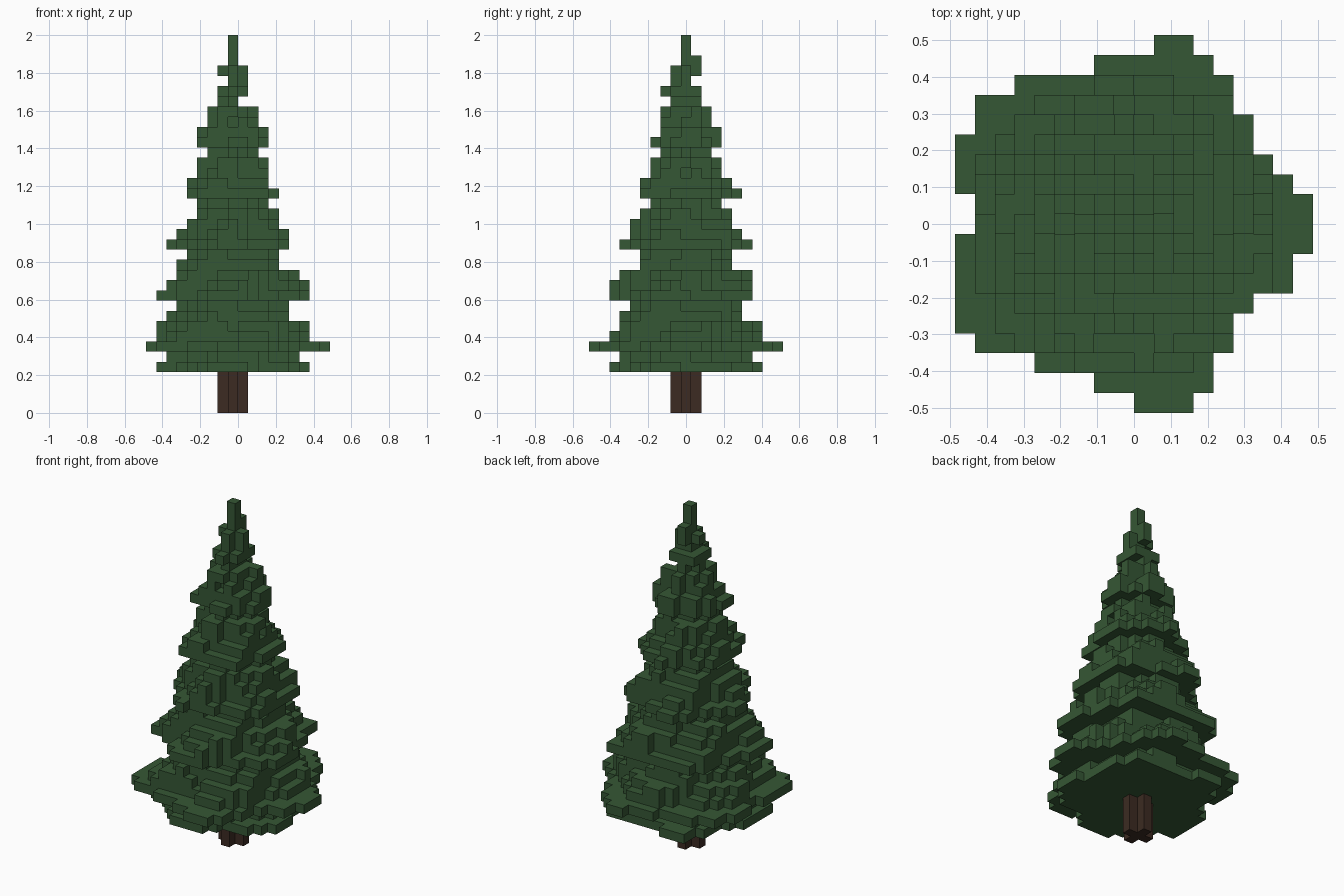
import bpy, bmesh
from math import atan2, cos, hypot, radians
from mathutils import Vector

if "Cube" in bpy.data.objects:
    bpy.data.objects.remove(bpy.data.objects["Cube"])

V = 2 / 37              # edge of one block
TRUNK_TOP = 4           # trunk height in blocks
ARM = radians(72)       # five branches per layer
TWIST = radians(10.8)   # each layer turns a little further
START = radians(-23.5)  # turn of the lowest layer
NOTCH = 0.225           # how far the gaps between branches sink in

# Branch reach in blocks from the trunk axis, one entry per layer going up
WEST = [7, 6, 8, 7, 7, 6, 5, 7, 6, 5, 5, 4, 6, 5, 4, 3, 3,
        5, 4, 3, 3, 2, 3, 3, 2, 2, 1, 1, 1, 1, 1, 0, 0]
EAST = [7, 6, 9, 8, 7, 5, 5, 7, 7, 6, 4, 4, 5, 5, 5, 4, 3,
        4, 3, 3, 3, 2, 3, 3, 2, 2, 1, 2, 1, 1, 0, 0, 0]
SOUTH = [7, 6, 9, 7, 6, 6, 5, 8, 7, 6, 4, 4, 6, 5, 5, 4, 3,
         4, 4, 3, 3, 2, 3, 2, 2, 2, 1, 2, 1, 1, 0, 0, 0]
NORTH = [7, 6, 9, 8, 7, 5, 5, 6, 6, 6, 4, 4, 6, 5, 4, 4, 3,
         5, 4, 3, 3, 2, 3, 3, 2, 2, 1, 1, 1, 1, 1, 0, 0]
DIRECTIONS = [Vector(d) for d in
              ((1, 0, 0), (-1, 0, 0), (0, 1, 0), (0, -1, 0), (0, 0, 1), (0, 0, -1))]


def make_material(name, color):
    mat = bpy.data.materials.new(name)
    mat.use_nodes = True
    mat.diffuse_color = color
    mat.node_tree.nodes["Principled BSDF"].inputs["Base Color"].default_value = color
    return mat


def build_blocks(name, cells, mat):
    """Skin a set of grid cells with flat quads on the exposed sides."""
    bm = bmesh.new()
    for cell in cells:
        center = Vector(cell) + Vector((-0.5, 0, 0.5))
        for d in DIRECTIONS:
            if tuple(int(c) for c in Vector(cell) + d) in cells:
                continue
            u = Vector((d.y, d.z, d.x))
            w = d.cross(u)
            corners = [(u + w), (w - u), (-u - w), (u - w)]
            bm.faces.new([bm.verts.new((center + (d + c) / 2) * V) for c in corners])
    bmesh.ops.remove_doubles(bm, verts=bm.verts, dist=V / 20)
    mesh = bpy.data.meshes.new(name)
    bm.to_mesh(mesh)
    bm.free()
    mesh.materials.append(mat)
    obj = bpy.data.objects.new(name, mesh)
    bpy.context.collection.objects.link(obj)
    return obj


def off_branch(angle, turn):
    """Angle to the nearest branch."""
    return abs((angle - turn + ARM / 2) % ARM - ARM / 2)


def layer_cells(layer):
    """Cells of one five-pointed bough layer."""
    east, north, west, south = (side[layer] for side in (EAST, NORTH, WEST, SOUTH))
    turn = START + TWIST * layer
    # branch length that carries the tips out to the reach on every side
    radius = max(reach / cos(off_branch(radians(90 * i), turn))
                 for i, reach in enumerate((east, north, west, south)))
    for x in range(-west, east + 1):
        for y in range(-south, north + 1):
            gap = off_branch(atan2(y, x), turn) / (ARM / 2)
            if hypot(x, y) <= radius * (1 - NOTCH * gap) + 0.05:
                yield x, y, layer + TRUNK_TOP


# Foliage
foliage = {cell for layer in range(len(WEST)) for cell in layer_cells(layer)}
build_blocks("foliage", foliage,
             make_material("pine green", (0.036, 0.095, 0.035, 1)))

# Trunk with a cross-shaped section
trunk = {(x, y, z) for z in range(TRUNK_TOP)
         for x in (-1, 0, 1) for y in (-1, 0, 1) if x * y == 0}
build_blocks("trunk", trunk, make_material("bark brown", (0.045, 0.024, 0.016, 1)))
